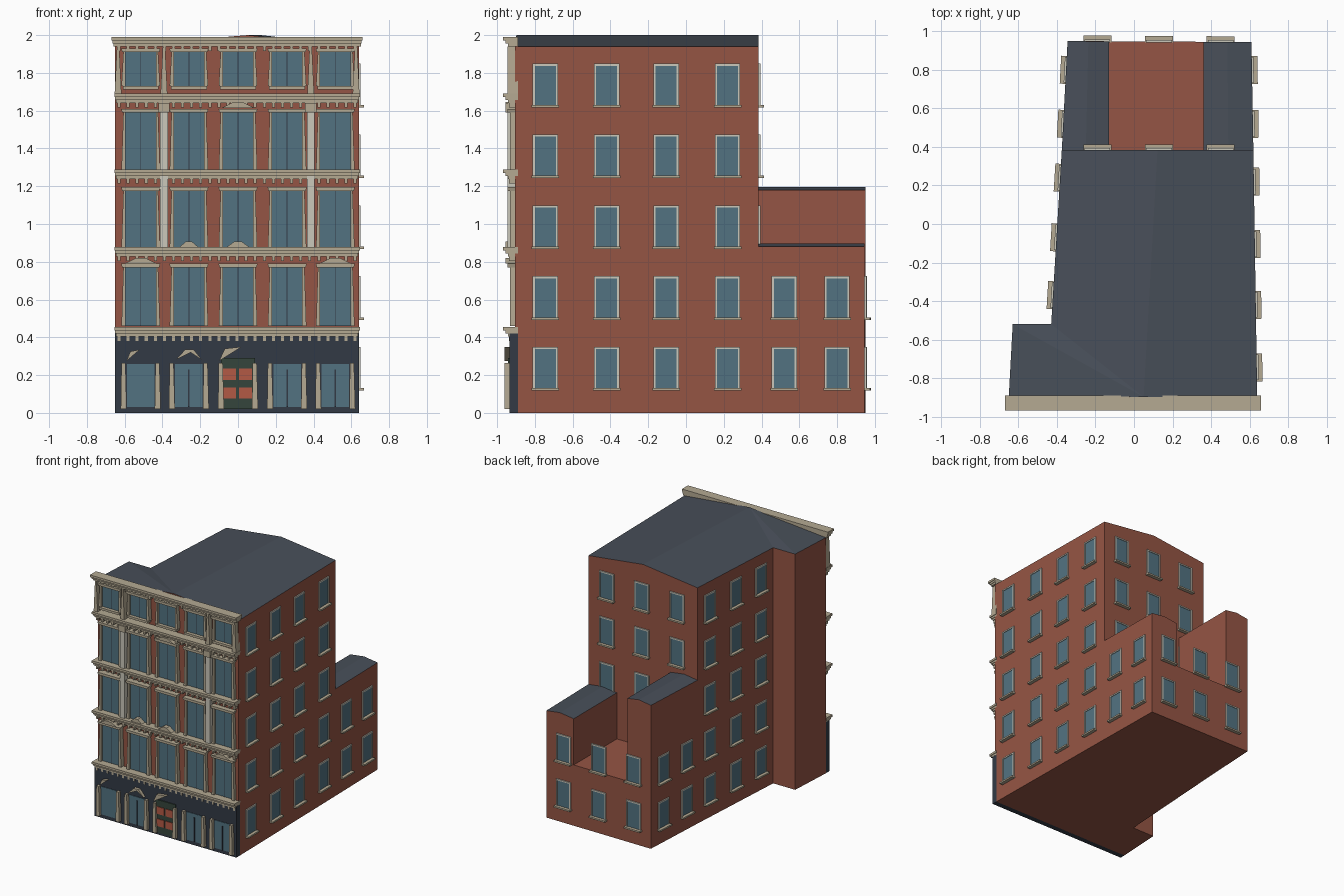
import bpy, bmesh, math
from mathutils import Vector, Matrix

if "Cube" in bpy.data.objects:
    bpy.data.objects.remove(bpy.data.objects["Cube"])

COL = {
    "brick": (0.30, 0.09, 0.058, 1), "slate": (0.065, 0.078, 0.10, 1),
    "glass": (0.085, 0.17, 0.22, 1), "stone": (0.46, 0.40, 0.29, 1),
    "pale": (0.60, 0.58, 0.50, 1), "shop": (0.032, 0.042, 0.06, 1),
    "green": (0.035, 0.06, 0.045, 1), "red": (0.45, 0.10, 0.06, 1),
}
MATS = {}
for k, c in COL.items():
    MATS[k] = bpy.data.materials.new(k)
    MATS[k].diffuse_color = c

parts = {}


def part(name, mat):
    if name not in parts:
        parts[name] = (bmesh.new(), mat)
    return parts[name][0]


def box(name, mat, c, size, rot=0.0):
    m = Matrix.Translation(c) @ Matrix.Rotation(rot, 4, 'Z') @ Matrix.Diagonal((*size, 1))
    bmesh.ops.create_cube(part(name, mat), size=1, matrix=m)


def loft(name, mat, a, b):
    """Solid between two matching loops of points."""
    bm = part(name, mat)
    va, vb = [bm.verts.new(p) for p in a], [bm.verts.new(p) for p in b]
    n = len(a)
    bm.faces.new(va)
    bm.faces.new(vb)
    for i in range(n):
        bm.faces.new((va[i], va[(i + 1) % n], vb[(i + 1) % n], vb[i]))


def block(name, mat, pts, z0, z1):
    loft(name, mat, [(x, y, z0) for x, y in pts], [(x, y, z1) for x, y in pts])


def plate(name, mat, pts, y0, y1):
    loft(name, mat, [(x, y0, z) for x, z in pts], [(x, y1, z) for x, z in pts])


def rect(name, mat, x0, x1, z0, z1, y0, y1):
    plate(name, mat, [(x0, z0), (x1, z0), (x1, z1), (x0, z1)], y0, y1)


def roof(name, right, left, rf, rb, ze, zr):
    """Low gable: right eave (front, back), left eave (back ... front), ridge ends."""
    bm = part(name, "slate")
    R = [bm.verts.new((x, y, ze)) for x, y in right]
    L = [bm.verts.new((x, y, ze)) for x, y in left]
    F, B = bm.verts.new((*rf, zr)), bm.verts.new((*rb, zr))
    bm.faces.new((R[0], R[1], B, F))
    for p, q in zip([B] + L[:-1], L):
        bm.faces.new((F, p, q))
    g = part(name + "_gables", "brick")
    for tri in ((R[0], F, L[-1]), (R[1], B, L[0])):
        g.faces.new([g.verts.new(v.co) for v in tri])


# Brick body, rear block around a raised court
FL, FR = (-0.65, -0.89), (0.64, -0.905)
BUMP, INNER = (-0.63, -0.52), (-0.43, -0.52)
ML, MR = (-0.375, 0.385), (0.62, 0.385)
BL, BR = (-0.345, 0.95), (0.61, 0.945)
block("main_body", "brick", [FL, FR, MR, ML, INNER, BUMP], 0, 1.94)
block("rear_block", "brick", [ML, MR, BR, BL], 0, 0.5)
left_wing = [ML, (-0.13, 0.385), (-0.13, 0.949), BL]
right_wing = [(0.36, 0.385), MR, BR, (0.36, 0.946)]
block("left_wing", "brick", left_wing, 0.5, 1.18)
block("right_wing", "brick", right_wing, 0.5, 0.88)

# Slate roofs
roof("main_roof", [FR, MR], [ML, INNER, BUMP, FL], (0.05, -0.898), (0.122, 0.385), 1.94, 2.0)
roof("left_wing_roof", left_wing[1:3], [BL, ML], (-0.25, 0.385), (-0.237, 0.949), 1.18, 1.197)
roof("right_wing_roof", right_wing[1:3], [right_wing[3], right_wing[0]],
     (0.49, 0.385), (0.485, 0.946), 0.88, 0.897)


# Plain windows on side and rear walls
def wall_window(a, b, along_y, at, z):
    a, b = Vector(a), Vector(b)
    k = 1 if along_y else 0
    p = a.lerp(b, (at - a[k]) / (b[k] - a[k]))
    d = (b - a).normalized()
    n = Vector((d.y, -d.x))
    rot = math.atan2(d.y, d.x)

    def put(name, mat, u, out, h, size):
        q = p + d * u + n * out
        box(name, mat, (q.x, q.y, z + h), size, rot)
    put("window_glass", "glass", 0, 0, 0.115, (0.12, 0.008, 0.21))
    for s in (-1, 1):
        put("window_frames", "pale", s * 0.061, 0.002, 0.115, (0.011, 0.014, 0.225))
    put("window_frames", "pale", 0, 0.002, 0.223, (0.133, 0.014, 0.011))
    put("window_sills", "stone", 0, 0.012, 0.004, (0.145, 0.034, 0.013))


ROWS = [0.12, 0.495, 0.87, 1.245, 1.62]
for i, z in enumerate(ROWS):
    for y in (-0.745, -0.42, -0.105, 0.22):
        wall_window(FR, MR, True, y, z)
    for y in (-0.37, -0.07, 0.24):
        wall_window(ML, INNER, True, y, z)
    if i < 2:
        for y in (0.52, 0.80):
            wall_window(MR, BR, True, y, z)
            wall_window(BL, ML, True, y, z)
    for x in (-0.19, 0.13, 0.45):
        if i < 2:
            wall_window(BR, BL, False, x, z)
        else:
            wall_window(MR, ML, False, x, z)

# Dark shop front
rect("shop_front", "shop", -0.65, 0.64, 0, 0.42, -0.935, -0.89)
BAYS = [-0.515, -0.26, 0, 0.26, 0.515]
for x in BAYS:
    for s in (-1, 1):
        c = x + s * 0.09
        plate("shop_pilasters", "stone", [(c - 0.016, 0.02), (c + 0.016, 0.02),
              (c + 0.009, 0.265), (c - 0.012, 0.265)], -0.93, -0.962)
    if x != 0:
        rect("shop_glass", "glass", x - 0.073, x + 0.073, 0.03, 0.26, -0.93, -0.939)
        if x != BAYS[0]:
            rect("shop_mullions", "shop", x - 0.004, x + 0.004, 0.03, 0.23, -0.93, -0.945)

# Panelled door
rect("door", "green", -0.09, 0.09, 0.02, 0.29, -0.93, -0.943)
for x in (-0.045, 0.04):
    for z in (0.105, 0.205):
        rect("door_panels", "red", x - 0.035, x + 0.035, z - 0.03, z + 0.03, -0.94, -0.948)

# Broken pediments over the shop bays
plate("shop_pediments", "stone", [(-0.59, 0.275), (-0.52, 0.335), (-0.57, 0.325)], -0.93, -0.96)
plate("shop_pediments", "stone", [(-0.33, 0.28), (-0.28, 0.335), (-0.235, 0.335),
      (-0.19, 0.28), (-0.25, 0.32)], -0.93, -0.96)
plate("shop_pediments", "stone", [(-0.10, 0.275), (0.02, 0.35), (-0.07, 0.34)], -0.93, -0.96)

# Upper facade windows with tapered jambs, hoods and sills
FLOORS = [(0.46, 0.77), (0.875, 1.175), (1.285, 1.59), (1.73, 1.91)]
for z0, z1 in FLOORS:
    for x in BAYS:
        rect("facade_glass", "glass", x - 0.08, x + 0.08, z0, z1, -0.885, -0.913)
        rect("glass_bars", "shop", x - 0.002, x + 0.002, z0, z1, -0.885, -0.915)
        for s in (-1, 1):
            plate("facade_jambs", "stone", [(x + s * 0.08, z0), (x + s * 0.102, z0),
                  (x + s * 0.092, z1), (x + s * 0.08, z1)], -0.89, -0.932)
        plate("facade_hoods", "stone", [(x - 0.098, z1), (x + 0.098, z1),
              (x + 0.104, z1 + 0.02), (x - 0.104, z1 + 0.02)], -0.89, -0.945)
        if z0 > 1.7:
            rect("facade_sills", "stone", x - 0.095, x + 0.095, z0 - 0.018, z0, -0.89, -0.94)

# Stepped cornices with dentils
for z, e in ((0.455, 0), (0.878, 0), (1.288, 0), (1.69, 0), (1.99, 0.015)):
    x0, x1 = -0.655 - e, 0.645 + e
    rect("cornices", "stone", x0, x1, z - 0.018, z, -0.89, -0.968)
    rect("cornices", "stone", x0 + 0.005, x1 - 0.005, z - 0.034, z - 0.018, -0.89, -0.955)
    rect("cornices", "stone", x0 + 0.01, x1 - 0.01, z - 0.05, z - 0.034, -0.89, -0.943)
    for i in range(27):
        c = -0.63 + i * 1.25 / 26
        rect("dentils", "stone", c - 0.008, c + 0.008, z - 0.074, z - 0.05, -0.89, -0.938)

# Two tall pilasters with capitals, and attic brackets
for x in (-0.392, 0.385):
    rect("tall_pilasters", "pale", x - 0.021, x + 0.021, 0.878, 1.60, -0.89, -0.945)
    rect("pilaster_capitals", "stone", x - 0.03, x + 0.03, 1.59, 1.64, -0.89, -0.955)
for x in (-0.635, -0.392, 0.385, 0.625):
    plate("attic_brackets", "stone", [(x - 0.018, 1.69), (x + 0.018, 1.69),
          (x + 0.006, 1.94), (x - 0.006, 1.94)], -0.89, -0.945)

# Small pediments under the cornices
for x, z, w in ((0, 1.615, 0.085), (-0.515, 0.79, 0.085), (0.515, 0.79, 0.085),
                (0, 0.878, 0.06), (-0.26, 0.878, 0.05)):
    plate("small_pediments", "stone", [(x - w, z), (x + w, z), (x + w * 0.3, z + 0.03),
          (x - w * 0.3, z + 0.03)], -0.89, -0.955)

# Turn every part into an object
for name, (bm, mat) in parts.items():
    bmesh.ops.recalc_face_normals(bm, faces=bm.faces)
    if name.endswith("_roof"):
        for f in bm.faces:
            f.normal_update()
            if f.normal.z < 0:
                f.normal_flip()
    me = bpy.data.meshes.new(name)
    bm.to_mesh(me)
    bm.free()
    me.materials.append(MATS[mat])
    bpy.context.collection.objects.link(bpy.data.objects.new(name, me))

for m in bpy.data.materials:
    if m.users and not m.is_grease_pencil:
        m.use_nodes = True
        m.node_tree.nodes["Principled BSDF"].inputs["Base Color"].default_value = m.diffuse_color
